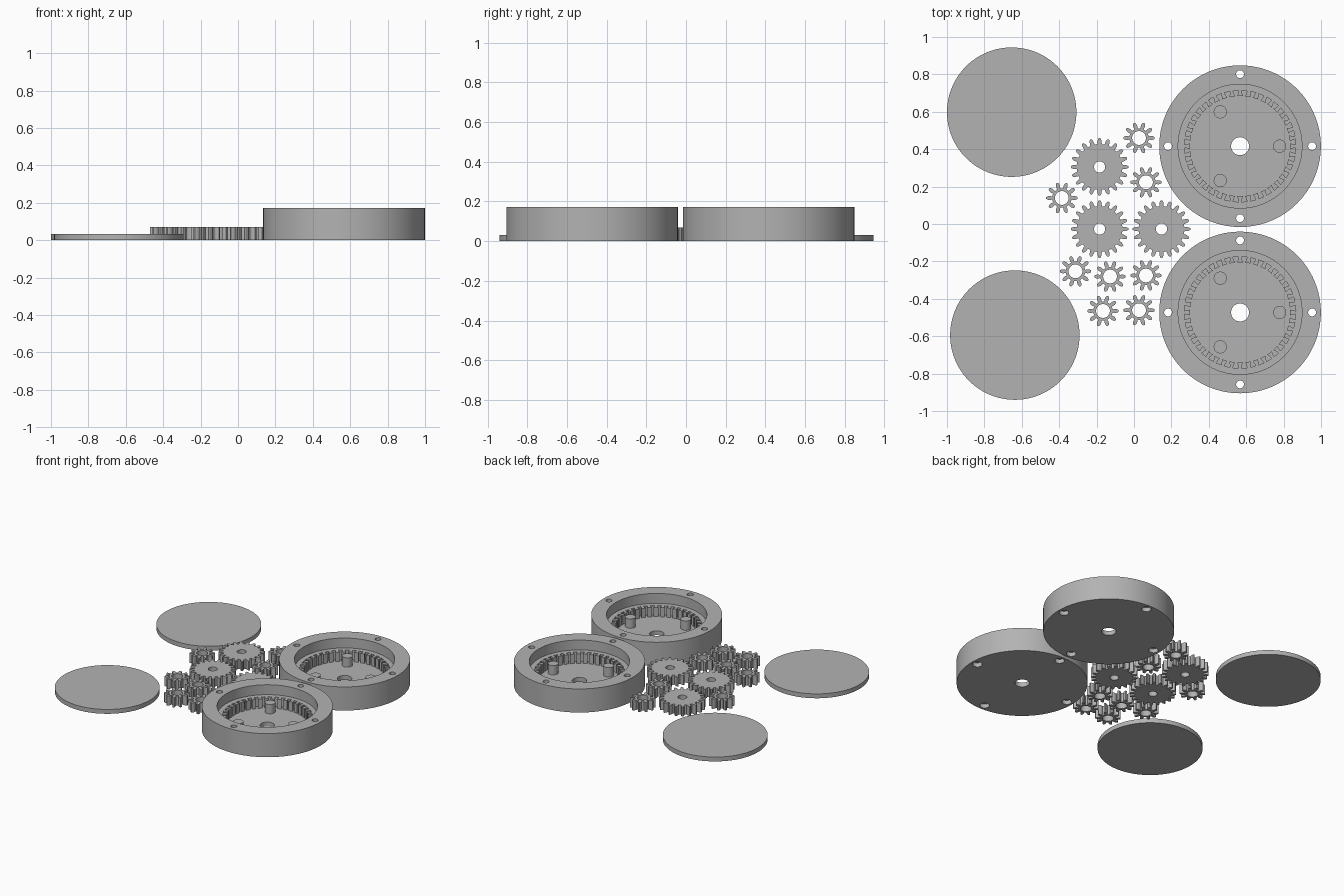
import bpy, bmesh, math

if "Cube" in bpy.data.objects:
    bpy.data.objects.remove(bpy.data.objects["Cube"])

MODULE = 0.014          # gear tooth size shared by all gears
H, RING_TOP, FLOOR, BORE = 0.172, 0.10, 0.032, 0.03

grey = bpy.data.materials.new("plain grey")
grey.diffuse_color = (0.45, 0.45, 0.45, 1)
grey.use_nodes = True
grey.node_tree.nodes["Principled BSDF"].inputs["Base Color"].default_value = grey.diffuse_color


def circle(r, x=0, y=0, n=96):
    return [(x + r * math.cos(2 * math.pi * i / n), y + r * math.sin(2 * math.pi * i / n))
            for i in range(n)]


def toothed(n, profile, phase=0.0):
    """Closed outline of n teeth; profile = (radius, half width in tooth pitches), root to tip."""
    step = 2 * math.pi / n
    side = [(r, -w) for r, w in profile] + [(r, w) for r, w in reversed(profile)]
    return [(r * math.cos((i + phase + w) * step), r * math.sin((i + phase + w) * step))
            for i in range(n) for r, w in side]


def solid(name, walls, caps, x, y):
    """Closed solid from vertical walls (loop, z0, z1) and flat caps (loops, z)."""
    bm = bmesh.new()
    for loop, z0, z1 in walls:
        lo = [bm.verts.new((px, py, z0)) for px, py in loop]
        hi = [bm.verts.new((px, py, z1)) for px, py in loop]
        for i in range(len(loop)):
            j = (i + 1) % len(loop)
            bm.faces.new((lo[i], lo[j], hi[j], hi[i]))
    for loops, z in caps:
        edges = []
        for loop in loops:
            vs = [bm.verts.new((px, py, z)) for px, py in loop]
            edges += [bm.edges.new((vs[i - 1], vs[i])) for i in range(len(vs))]
        bmesh.ops.triangle_fill(bm, edges=edges, use_beauty=True, normal=(0, 0, 1))
    bmesh.ops.remove_doubles(bm, verts=bm.verts, dist=1e-5)
    bmesh.ops.recalc_face_normals(bm, faces=bm.faces)
    me = bpy.data.meshes.new(name)
    bm.to_mesh(me)
    bm.free()
    me.materials.append(grey)
    ob = bpy.data.objects.new(name, me)
    ob.location = (x, y, 0)
    bpy.context.collection.objects.link(ob)
    bpy.ops.object.select_all(action='DESELECT')
    bpy.context.view_layer.objects.active = ob
    ob.select_set(True)
    bpy.ops.object.shade_smooth_by_angle(angle=math.radians(30))
    return ob


def plate(name, loops, height, x, y):
    return solid(name, [(l, 0, height) for l in loops], [(loops, 0), (loops, height)], x, y)


def gear(name, n, hole, x, y, root_width, phase):
    r = MODULE * n / 2
    outline = toothed(n, [(r - 1.25 * MODULE, root_width), (r - 0.5 * MODULE, 0.27),
                          (r, 0.24), (r + 0.5 * MODULE, 0.18), (r + MODULE, 0.09)], phase)
    return plate(name, [outline, circle(hole, n=32)], 0.07, x, y)


# Housings: cup with internal ring gear, planet pins, shaft hole and bolt holes
def housing(name, x, y):
    outer, recess, shaft = circle(0.432, n=128), circle(0.331), circle(0.048, n=48)
    ring = toothed(40, [(0.298, 0.32), (0.289, 0.28), (0.28, 0.24), (0.268, 0.14)][::-1], 0.5)
    quarter = [(0.385 * math.cos(a), 0.385 * math.sin(a))
               for a in (i * math.pi / 2 for i in range(4))]
    bolts = [circle(0.021, px, py, 32) for px, py in quarter]
    bores = [circle(0.032, px, py, 32) for px, py in quarter]
    pins = [circle(0.035, 0.212 * math.cos(a), 0.212 * math.sin(a), 32)
            for a in (i * 2 * math.pi / 3 for i in range(3))]
    walls = [(outer, 0, H), (recess, RING_TOP, H), (ring, FLOOR, RING_TOP), (shaft, 0, FLOOR)]
    walls += [(b, 0, BORE) for b in bores] + [(b, BORE, H) for b in bolts]
    walls += [(p, FLOOR, RING_TOP) for p in pins]
    caps = [([outer, shaft] + bores, 0), ([outer, recess] + bolts, H),
            ([recess, ring], RING_TOP), ([ring, shaft] + pins, FLOOR)]
    caps += [([b, c], BORE) for b, c in zip(bores, bolts)] + [([p], RING_TOP) for p in pins]
    return solid(name, walls, caps, x, y)


housing("housing_back", 0.567, 0.416)
housing("housing_front", 0.567, -0.473)

# Lids
plate("lid_back", [circle(0.346)], 0.032, -0.654, 0.598)
plate("lid_front", [circle(0.346)], 0.032, -0.637, -0.594)

# Sun gears
for i, (x, y) in enumerate([(-0.184, 0.305), (-0.184, -0.027), (0.147, -0.027)]):
    gear(f"sun_gear_{i + 1}", 20, 0.03, x, y, 0.31, 0.0)

# Planet gears
for i, (x, y) in enumerate([(0.027, 0.46), (0.064, 0.223), (-0.386, 0.139), (-0.313, -0.253),
                            (-0.128, -0.281), (0.064, -0.275), (-0.166, -0.465), (0.027, -0.461)]):
    gear(f"planet_gear_{i + 1}", 10, 0.037, x, y, 0.25, 0.0)
